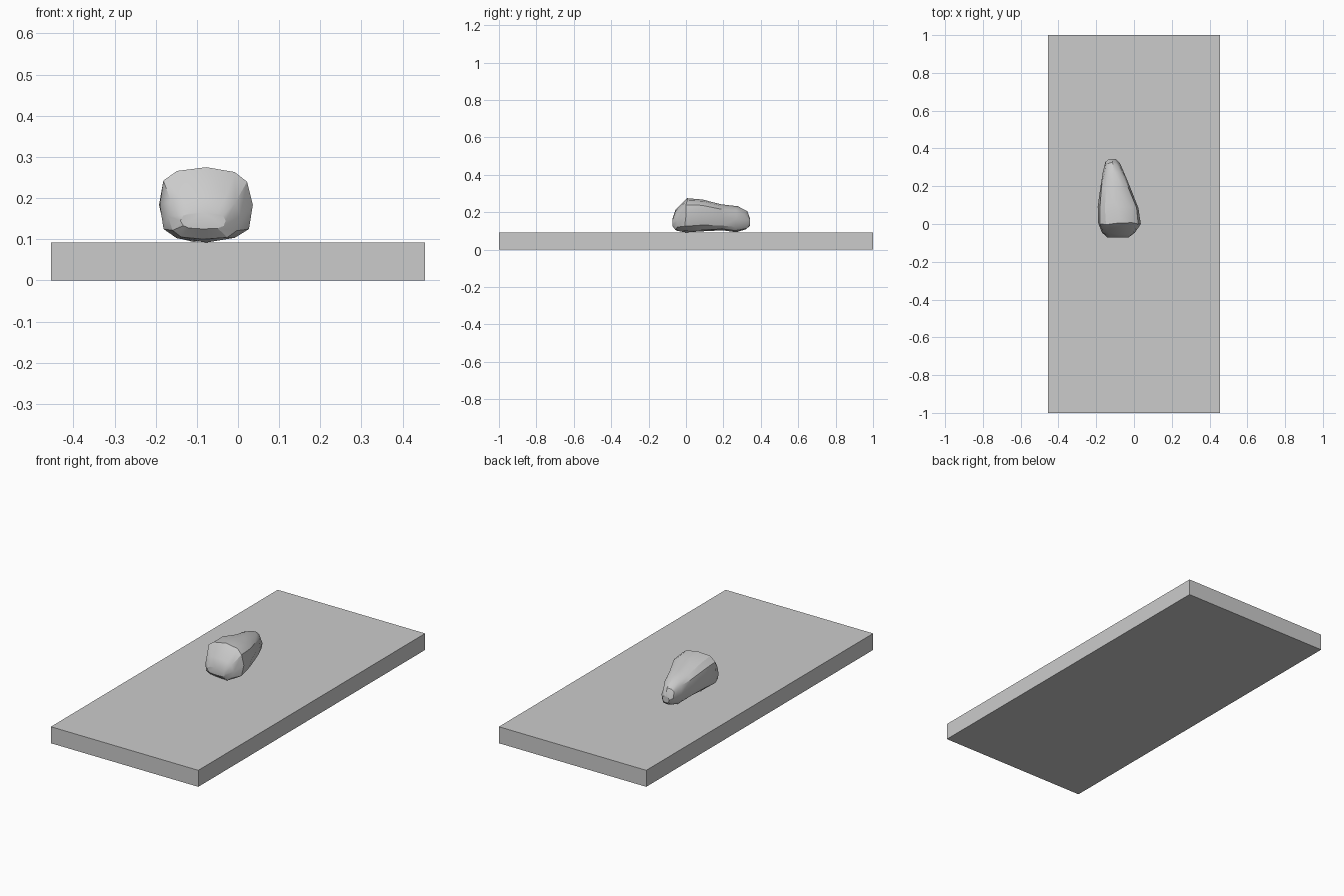
import bpy, bmesh, math, random

random.seed(4)
cube = bpy.data.objects.get("Cube")
if cube:
    bpy.data.objects.remove(cube, do_unlink=True)

grey = bpy.data.materials.new("stone grey")
grey.use_nodes = True
grey.diffuse_color = (0.6, 0.6, 0.6, 1)
grey.node_tree.nodes["Principled BSDF"].inputs["Base Color"].default_value = (0.6, 0.6, 0.6, 1)


def add_object(name, bm):
    bmesh.ops.recalc_face_normals(bm, faces=bm.faces)
    mesh = bpy.data.meshes.new(name)
    bm.to_mesh(mesh)
    bm.free()
    mesh.materials.append(grey)
    obj = bpy.data.objects.new(name, mesh)
    bpy.context.collection.objects.link(obj)
    return obj


# Flat ground slab
bm = bmesh.new()
bmesh.ops.create_cube(bm, size=1)
for v in bm.verts:
    v.co = (v.co.x * 0.91, v.co.y * 2, (v.co.z + 0.5) * 0.092)
add_object("ground_slab", bm)

# Rock lofted along y: (y, x min, x max, z min, z max)
SECTIONS = [
    (-0.072, -0.14, -0.03, 0.125, 0.165),
    (-0.05, -0.17, 0.005, 0.100, 0.212),
    (0.0, -0.19, 0.036, 0.092, 0.275),
    (0.09, -0.192, 0.024, 0.098, 0.268),
    (0.19, -0.178, -0.02, 0.103, 0.242),
    (0.27, -0.165, -0.05, 0.093, 0.232),
    (0.32, -0.152, -0.075, 0.108, 0.205),
    (0.343, -0.135, -0.095, 0.128, 0.165),
]
SIDES = 12


def squared(t):
    return math.copysign(abs(t) ** 0.65, t)


bm = bmesh.new()
rings = []
for i, (y, x0, x1, z0, z1) in enumerate(SECTIONS):
    ring = []
    for k in range(SIDES):
        a = math.tau * k / SIDES
        s = random.uniform(0.95, 1.02) if k % 3 else 1.0
        x = (x0 + x1) / 2 + (x1 - x0) / 2 * squared(math.cos(a)) * s
        z = (z0 + z1) / 2 + (z1 - z0) / 2 * squared(math.sin(a)) * s
        jitter = random.uniform(-0.008, 0.008) if 0 < i < 7 else 0
        ring.append(bm.verts.new((x, y + jitter, max(z, 0.092))))
    rings.append(ring)
for a, b in zip(rings, rings[1:]):
    for k in range(SIDES):
        n = (k + 1) % SIDES
        bm.faces.new((a[k], a[n], b[n], b[k]))
bm.faces.new(rings[0])
bm.faces.new(rings[-1])
rock = add_object("rock", bm)

# Soft facets with a few sharp creases
bpy.ops.object.select_all(action="DESELECT")
rock.select_set(True)
bpy.context.view_layer.objects.active = rock
bpy.ops.object.shade_smooth_by_angle(angle=math.radians(30))
